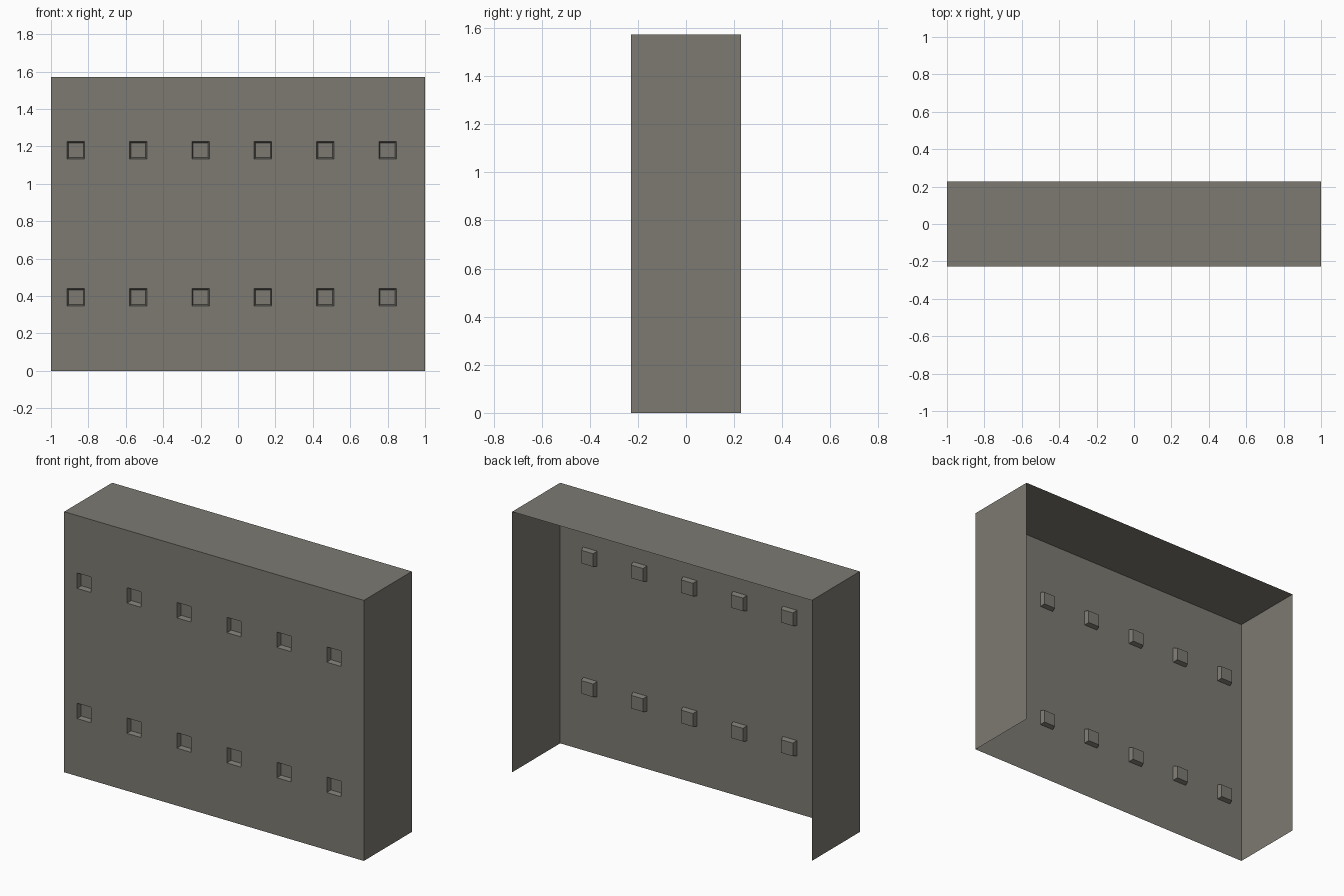
import bpy, bmesh

if "Cube" in bpy.data.objects:
    bpy.data.objects.remove(bpy.data.objects["Cube"])

W, D, H = 1.0, 0.2285, 1.572      # half width, half depth, height
HOLE, TAPER, DEPTH = 0.0465, 0.01, 0.028
COLS = [-0.8667 + i / 3 for i in range(6)]
ROWS = [H * 0.25, H * 0.75]

stone = bpy.data.materials.new("warm_grey")
stone.diffuse_color = (0.205, 0.195, 0.17, 1)
stone.use_nodes = True
stone.node_tree.nodes["Principled BSDF"].inputs["Base Color"].default_value = stone.diffuse_color


def finish(name, bm):
    mesh = bpy.data.meshes.new(name)
    bm.to_mesh(mesh)
    bm.free()
    mesh.materials.append(stone)
    obj = bpy.data.objects.new(name, mesh)
    bpy.context.collection.objects.link(obj)
    return obj


def cuts(lo, hi, centres):
    return [lo] + [c + s * HOLE for c in centres for s in (-1, 1)] + [hi]


# front panel: grid of quads, the pocket cells are inset and pushed inwards
bm = bmesh.new()
xs, zs = cuts(-W, W, COLS), cuts(0, H, ROWS)
grid = [[bm.verts.new((x, -D, z)) for x in xs] for z in zs]
pockets = []
for r in range(len(zs) - 1):
    for c in range(len(xs) - 1):
        f = bm.faces.new((grid[r][c], grid[r][c + 1],
                          grid[r + 1][c + 1], grid[r + 1][c]))
        if r % 2 and c % 2:
            pockets.append(f)
bm.normal_update()
bmesh.ops.inset_individual(bm, faces=pockets, thickness=TAPER, depth=-DEPTH)
finish("front_panel", bm)

# side walls and top: one thin strip, open at the back and bottom
bm = bmesh.new()
profile = [(W, 0), (W, H), (-W, H), (-W, 0)]
strip = [[bm.verts.new((x, y, z)) for y in (-D, D)] for x, z in profile]
for a, b in zip(strip, strip[1:]):
    bm.faces.new((a[0], a[1], b[1], b[0]))
finish("sides_and_top", bm)
